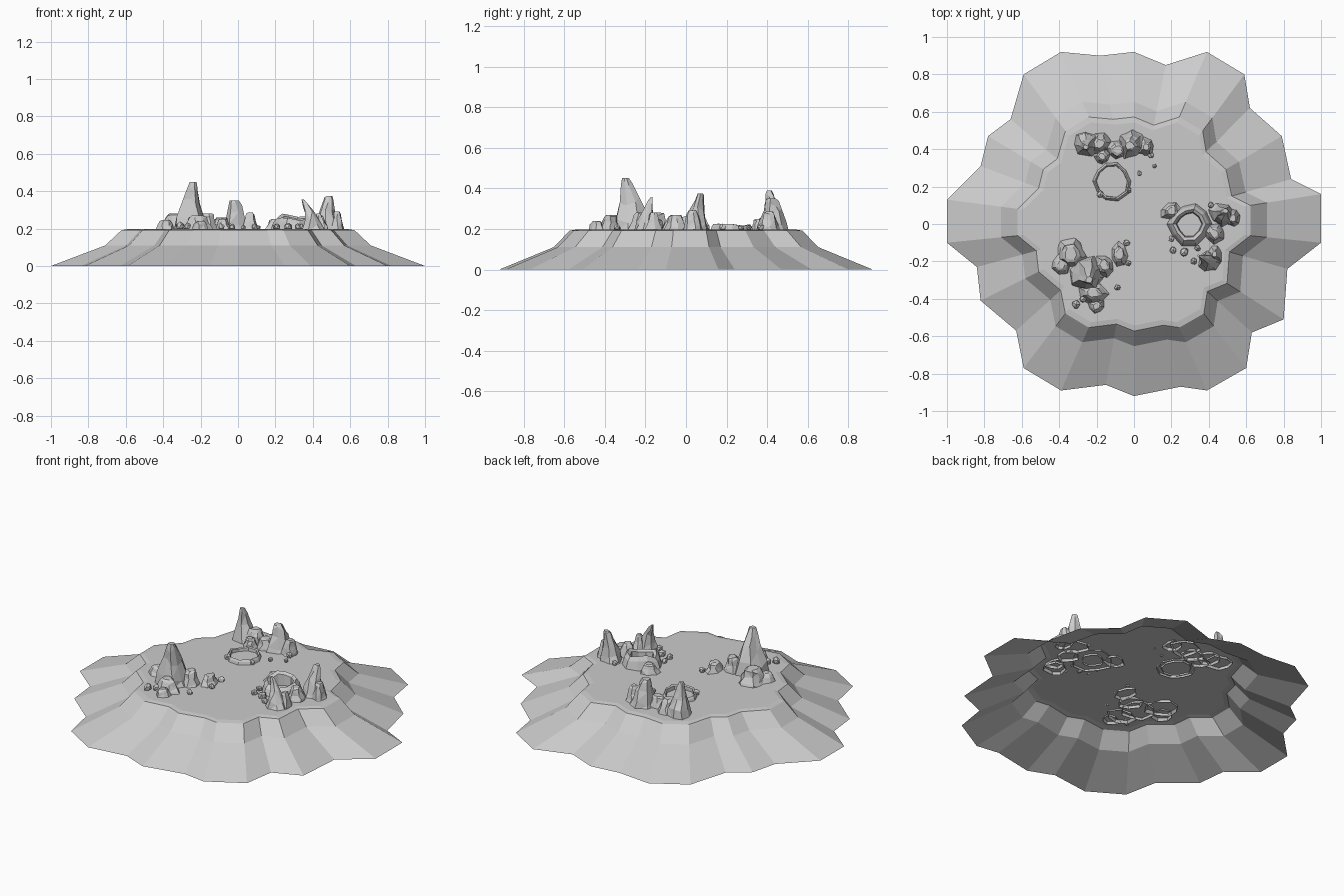
import bpy, bmesh, math, random

cube = bpy.data.objects.get("Cube")
if cube:
    bpy.data.objects.remove(cube)

GROUND = 0.197
rng = random.Random(4)

stone = bpy.data.materials.new("pale grey stone")
stone.use_nodes = True
grey = (0.6, 0.6, 0.6, 1)
stone.diffuse_color = grey
stone.node_tree.nodes["Principled BSDF"].inputs["Base Color"].default_value = grey


def finish(bm, name):
    bmesh.ops.recalc_face_normals(bm, faces=bm.faces)
    mesh = bpy.data.meshes.new(name)
    bm.to_mesh(mesh)
    bm.free()
    mesh.materials.append(stone)
    obj = bpy.data.objects.new(name, mesh)
    bpy.context.collection.objects.link(obj)
    return obj


def loft(bm, rings, cap=True):
    """Bridge equal-length rings of points and optionally cap the last one."""
    loops = [[bm.verts.new(p) for p in ring] for ring in rings]
    for a, b in zip(loops, loops[1:]):
        for i in range(len(a)):
            j = (i + 1) % len(a)
            bm.faces.new((a[i], a[j], b[j], b[i]))
    if cap:
        bm.faces.new(loops[-1])


def rock(name, x, y, rx, ry, top, tip=0.4, dx=0, dy=0, sides=7):
    """Faceted open-bottomed boulder or spire, tapering to tip and leaning by dx, dy."""
    bm = bmesh.new()
    base = GROUND - 0.015
    turn = rng.uniform(0, math.tau)
    bumps = [rng.uniform(0.82, 1.15) for _ in range(sides)]
    rings = []
    for t in (0, 0.25, 0.6, 0.88, 1):
        width = tip + (1 - tip) * (1 - t) ** 1.3
        if t == 1:
            width *= 0.7
        ring = []
        for i in range(sides):
            a = turn + math.tau * i / sides + rng.uniform(-0.15, 0.15)
            r = width * bumps[i] * rng.uniform(0.88, 1.1)
            z = base + (top - base) * t
            if 0 < t < 1:
                z += rng.uniform(-0.1, 0.1) * (top - base)
            ring.append((x + dx * t * t + rx * r * math.cos(a),
                         y + dy * t * t + ry * r * math.sin(a), z))
        rings.append(ring)
    loft(bm, rings)
    bmesh.ops.triangulate(bm, faces=[f for f in bm.faces if rng.random() < 0.6])
    finish(bm, name)


def stone_ring(name, x, y, outer, inner, height, sides=10):
    """Uneven low wall of stone around a hollow."""
    bm = bmesh.new()
    bumps = [rng.uniform(0.88, 1.12) for _ in range(sides)]
    lifts = [rng.uniform(0.65, 1.1) for _ in range(sides)]
    rings = []
    for t, lift in ((0, 0), (0.3, 0.7), (0.6, 1), (0.9, 0.85), (1, 0)):
        r = outer + (inner - outer) * t
        rings.append([(x + r * bumps[i] * math.cos(math.tau * i / sides),
                       y + r * bumps[i] * math.sin(math.tau * i / sides),
                       GROUND - 0.01 + height * lift * lifts[i])
                      for i in range(sides)])
    loft(bm, rings, cap=False)
    finish(bm, name)


def pebble(name, x, y, r):
    bm = bmesh.new()
    bmesh.ops.create_icosphere(bm, subdivisions=1, radius=r)
    for v in bm.verts:
        v.co *= rng.uniform(0.8, 1.15)
        v.co.x += x
        v.co.y += y
        v.co.z += GROUND + r * 0.6
    finish(bm, name)


# Plateau with scalloped, flaring skirt, open underneath
outline = [(1, .16), (.84, .24), (.79, .47), (.62, .62), (.59, .8), (.39, .92),
           (.17, .85), (0, .92), (-.18, .9), (-.39, .92), (-.59, .8), (-.66, .56),
           (-.78, .47), (-.82, .31), (-1, .13), (-1, -.1), (-.84, -.23),
           (-.82, -.41), (-.63, -.57), (-.59, -.77), (-.39, -.89), (-.15, -.86),
           (0, -.92), (.25, -.87), (.39, -.89), (.6, -.77), (.63, -.58),
           (.8, -.51), (.82, -.24), (1, -.1)]
profile = [(1, 0), (.71, .11), (.633, .182), (.622, .192), (.59, GROUND)]
bm = bmesh.new()
loft(bm, [[(x * s, y * s, z) for x, y in outline] for s, z in profile])
finish(bm, "plateau")

# Back rocks: twin humps behind a ring of low stones
rock("back_spire", -.26, .43, .08, .08, .39, .25, 0, -.02)
rock("back_boulder_left", -.18, .43, .07, .075, .28, .5)
rock("back_boulder_middle", -.09, .40, .07, .06, .26, .5)
rock("back_hump", -.01, .43, .085, .085, .35, .4, -.015, -.01)
rock("back_boulder_right", .065, .41, .05, .06, .285, .45)
rock("back_boulder_front", -.17, .36, .05, .05, .25, .5)
stone_ring("back_stone_ring", -.12, .23, .11, .085, .035)

# Front rocks: tall spire among boulders
rock("front_spire", -.25, -.27, .1, .1, .45, .24, .01, -.03, 8)
rock("front_boulder_big", -.34, -.16, .09, .09, .28, .55, 0, 0, 8)
rock("front_boulder_left", -.39, -.22, .065, .06, .245, .5)
rock("front_boulder_middle", -.16, -.22, .06, .07, .28, .5)
rock("front_boulder_right", -.08, -.16, .055, .075, .25, .5)
rock("front_boulder_near", -.22, -.37, .08, .06, .27, .5)
rock("front_boulder_nearest", -.2, -.44, .06, .045, .24, .5)

# Left rocks: crater wall, upright spire and leaning horn
stone_ring("crater_wall", .295, 0, .115, .06, .085)
rock("crater_boulder", .2, .07, .065, .06, .25, .5)
rock("side_spire", .47, .05, .08, .075, .375, .26, .02, .02)
rock("side_boulder_outer", .53, .03, .04, .06, .29, .5)
rock("side_boulder_inner", .43, -.05, .065, .06, .27, .5)
rock("leaning_horn", .4, -.2, .065, .06, .355, .14, -.055, .03)
rock("horn_boulder", .43, -.16, .045, .06, .28, .4)

# Scattered pebbles
spots = [(-.18, .16, .02), (-.03, .18, .018), (.03, .27, .016), (.11, .31, .013),
         (.09, .37, .02), (-.31, -.43, .025), (-.27, -.4, .022), (-.09, -.34, .018),
         (-.03, -.21, .018), (-.04, -.1, .02), (.21, -.14, .02), (.27, -.15, .024),
         (.2, -.08, .018), (.34, -.13, .018), (.32, -.2, .02), (.41, .1, .018)]
for n, (x, y, r) in enumerate(spots):
    pebble(f"pebble_{n + 1}", x, y, r)
